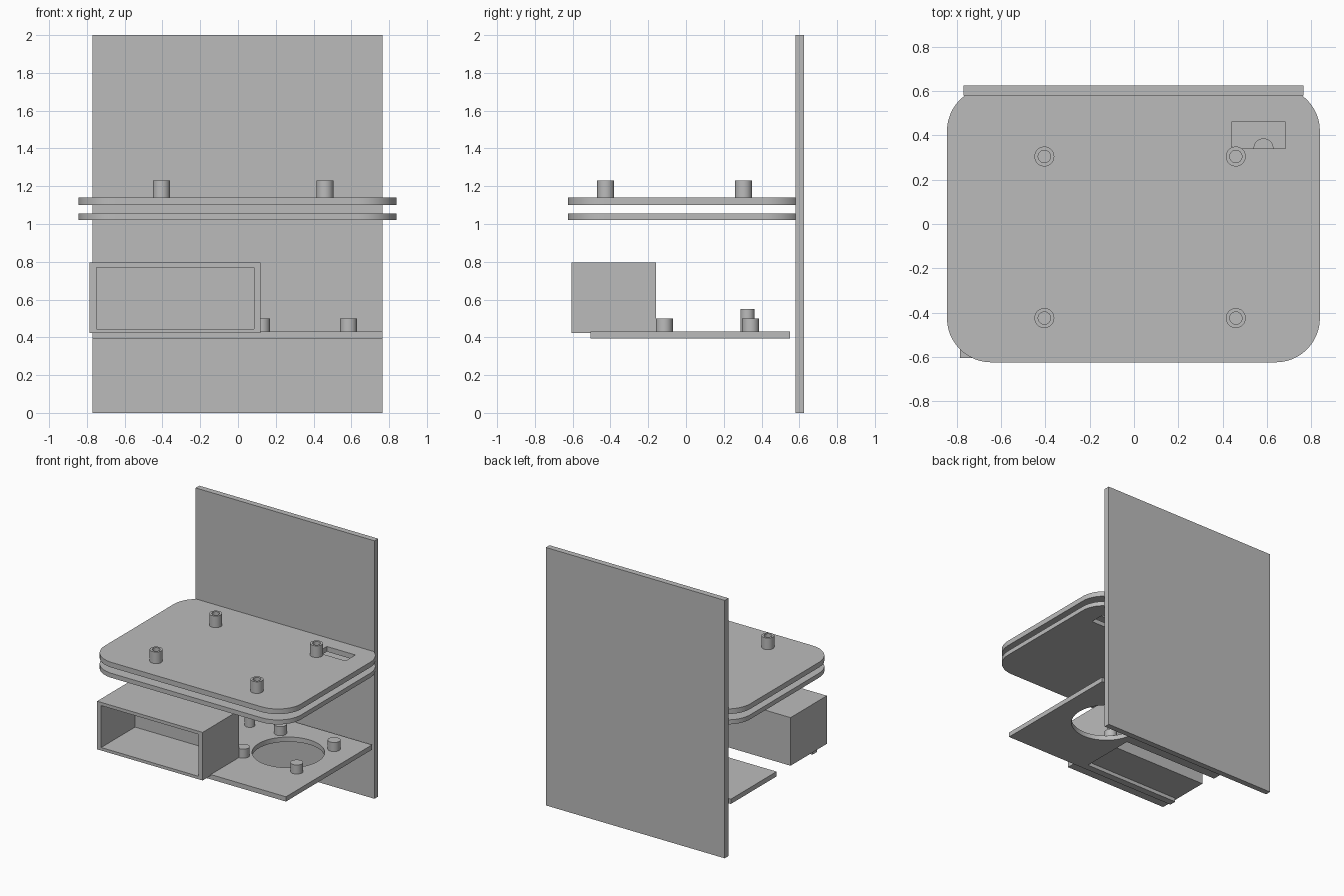
import bpy
import bmesh
import math
from mathutils import Matrix

cube = bpy.data.objects.get("Cube")
if cube:
    bpy.data.objects.remove(cube, do_unlink=True)

grey = bpy.data.materials.new("plain grey")
grey.use_nodes = True
grey.diffuse_color = (0.5, 0.5, 0.5, 1)
grey.node_tree.nodes["Principled BSDF"].inputs["Base Color"].default_value = (0.5, 0.5, 0.5, 1)


def finish(name, bm):
    bmesh.ops.recalc_face_normals(bm, faces=bm.faces)
    mesh = bpy.data.meshes.new(name)
    bm.to_mesh(mesh)
    bm.free()
    mesh.materials.append(grey)
    obj = bpy.data.objects.new(name, mesh)
    bpy.context.collection.objects.link(obj)
    return obj


def box(name, x, y, z, radius=0):
    """Box from (min, max) ranges, with optional rounded upright corners."""
    bm = bmesh.new()
    spans = (x, y, z)
    centre = [(a + b) / 2 for a, b in spans]
    size = [b - a for a, b in spans]
    bmesh.ops.create_cube(bm, size=1, matrix=Matrix.Translation(centre) @ Matrix.Diagonal((*size, 1)))
    if radius:
        upright = [e for e in bm.edges if abs(e.verts[0].co.z - e.verts[1].co.z) > 0.001]
        bmesh.ops.bevel(bm, geom=upright, offset=radius, segments=12, profile=0.5, affect='EDGES')
    return finish(name, bm)


def cylinder(name, x, y, z, radius, sides=32):
    bm = bmesh.new()
    bmesh.ops.create_cone(bm, cap_ends=True, segments=sides, radius1=radius, radius2=radius,
                          depth=z[1] - z[0], matrix=Matrix.Translation((x, y, sum(z) / 2)))
    return finish(name, bm)


def cut(obj, *cutters):
    """Subtract the cutters, bake the result and discard them."""
    for cutter in cutters:
        cutter.hide_render = True
        mod = obj.modifiers.new("cut", 'BOOLEAN')
        mod.operation = 'DIFFERENCE'
        mod.solver = 'EXACT'
        mod.object = cutter
    bpy.context.view_layer.update()
    baked = bpy.data.meshes.new_from_object(obj.evaluated_get(bpy.context.evaluated_depsgraph_get()))
    obj.modifiers.clear()
    obj.data = baked
    for cutter in cutters:
        bpy.data.objects.remove(cutter, do_unlink=True)
    return obj


def smooth(obj):
    bpy.ops.object.select_all(action='DESELECT')
    obj.select_set(True)
    bpy.context.view_layer.objects.active = obj
    bpy.ops.object.shade_smooth_by_angle(angle=math.radians(30))


# Upright back panel
box("back_panel", (-0.77, 0.765), (0.58, 0.625), (0, 2))

# Pair of rounded shelves with a shared cable slot
for name, z in (("lower_shelf", (1.02, 1.055)), ("upper_shelf", (1.1, 1.14))):
    shelf = box(name, (-0.845, 0.84), (-0.625, 0.62), z, radius=0.2)
    slot = box("slot_cutter", (0.44, 0.685), (0.34, 0.46), (0.98, 1.2))
    smooth(cut(shelf, slot))

# Hollow standoffs on the upper shelf
for x in (-0.405, 0.46):
    for y in (-0.425, 0.305):
        post = cylinder("shelf_standoff", x, y, (1.14, 1.23), 0.045)
        bore = cylinder("bore_cutter", x, y, (1.1, 1.3), 0.028)
        smooth(cut(post, bore))

# Base plate with a round opening and a bay under the housing
base = box("base_plate", (-0.77, 0.765), (-0.505, 0.55), (0.393, 0.43))
opening = cylinder("opening_cutter", 0.355, 0.11, (0.3, 0.5), 0.255, 64)
bay = box("bay_cutter", (-0.9, 0.06), (-0.45, -0.01), (0.3, 0.5))
smooth(cut(base, opening, bay))

# Solid standoffs around the opening, and a taller one to the side
for x in (0.125, 0.585):
    for y in (-0.115, 0.342):
        smooth(cylinder("base_standoff", x, y, (0.43, 0.5), 0.045))
smooth(cylinder("tall_standoff", -0.125, 0.325, (0.43, 0.55), 0.037))

# Housing open at the front
housing = box("housing", (-0.785, 0.12), (-0.605, -0.16), (0.422, 0.795))
cavity = box("cavity_cutter", (-0.75, 0.085), (-0.7, -0.19), (0.445, 0.77))
cut(housing, cavity)
